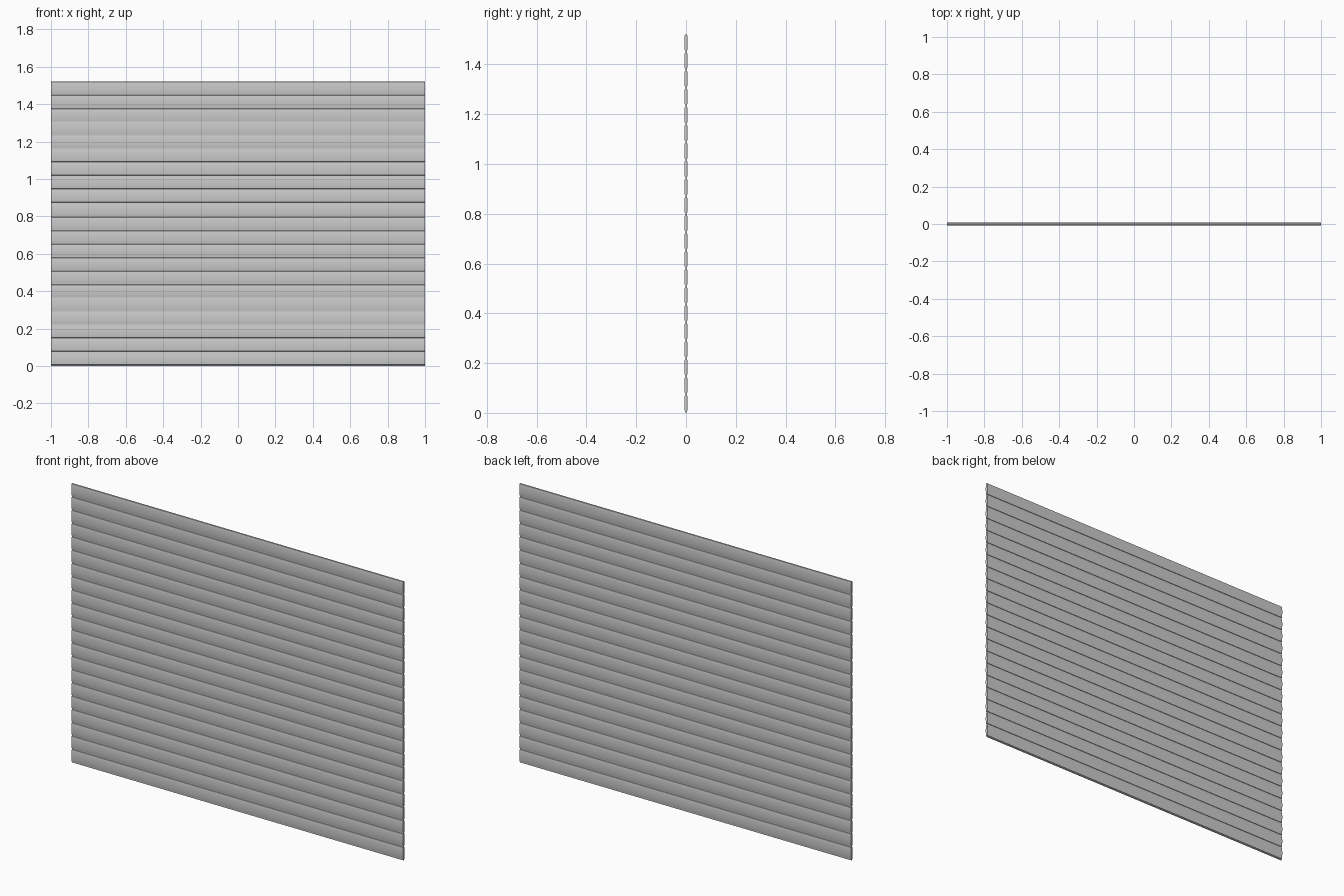
import bpy

if "Cube" in bpy.data.objects:
    bpy.data.objects.remove(bpy.data.objects["Cube"])

SLATS = 21
HEIGHT = 1.52
PITCH = HEIGHT / SLATS
HALF_WIDTH = 1.0

# Half profile of one slat (half thickness, height): thin neck, then bowed body
half = [(0.002, 0.0), (0.002, 0.006), (0.0045, 0.0068), (0.0056, 0.013),
        (0.0065, 0.023), (0.007, 0.033), (0.007, 0.045), (0.0065, 0.055),
        (0.0056, 0.065), (0.0045, 0.0712), (0.002, PITCH)]
outline = half + [(-y, z) for y, z in reversed(half)]


def make_slat(index):
    n = len(outline)
    z0 = index * PITCH
    verts = [(x, y, z + z0) for x in (-HALF_WIDTH, HALF_WIDTH) for y, z in outline]
    faces = [(i, i + n, (i + 1) % n + n, (i + 1) % n) for i in range(n)]
    faces += [tuple(range(n)), tuple(reversed(range(n, 2 * n)))]
    mesh = bpy.data.meshes.new("slat")
    mesh.from_pydata(verts, [], [tuple(reversed(f)) for f in faces])
    mesh.update()
    obj = bpy.data.objects.new(f"shutter_slat_{index + 1:02d}", mesh)
    bpy.context.collection.objects.link(obj)
    return obj


# Stack of interlocking shutter slats
slats = [make_slat(i) for i in range(SLATS)]

# Smooth bowed faces, keep the necks and end caps crisp
bpy.ops.object.select_all(action='DESELECT')
for s in slats:
    s.select_set(True)
bpy.context.view_layer.objects.active = slats[0]
bpy.ops.object.mode_set(mode='EDIT')
bpy.ops.mesh.select_all(action='SELECT')
bpy.ops.mesh.normals_make_consistent(inside=False)
bpy.ops.object.mode_set(mode='OBJECT')
bpy.ops.object.shade_smooth_by_angle(angle=0.5)
